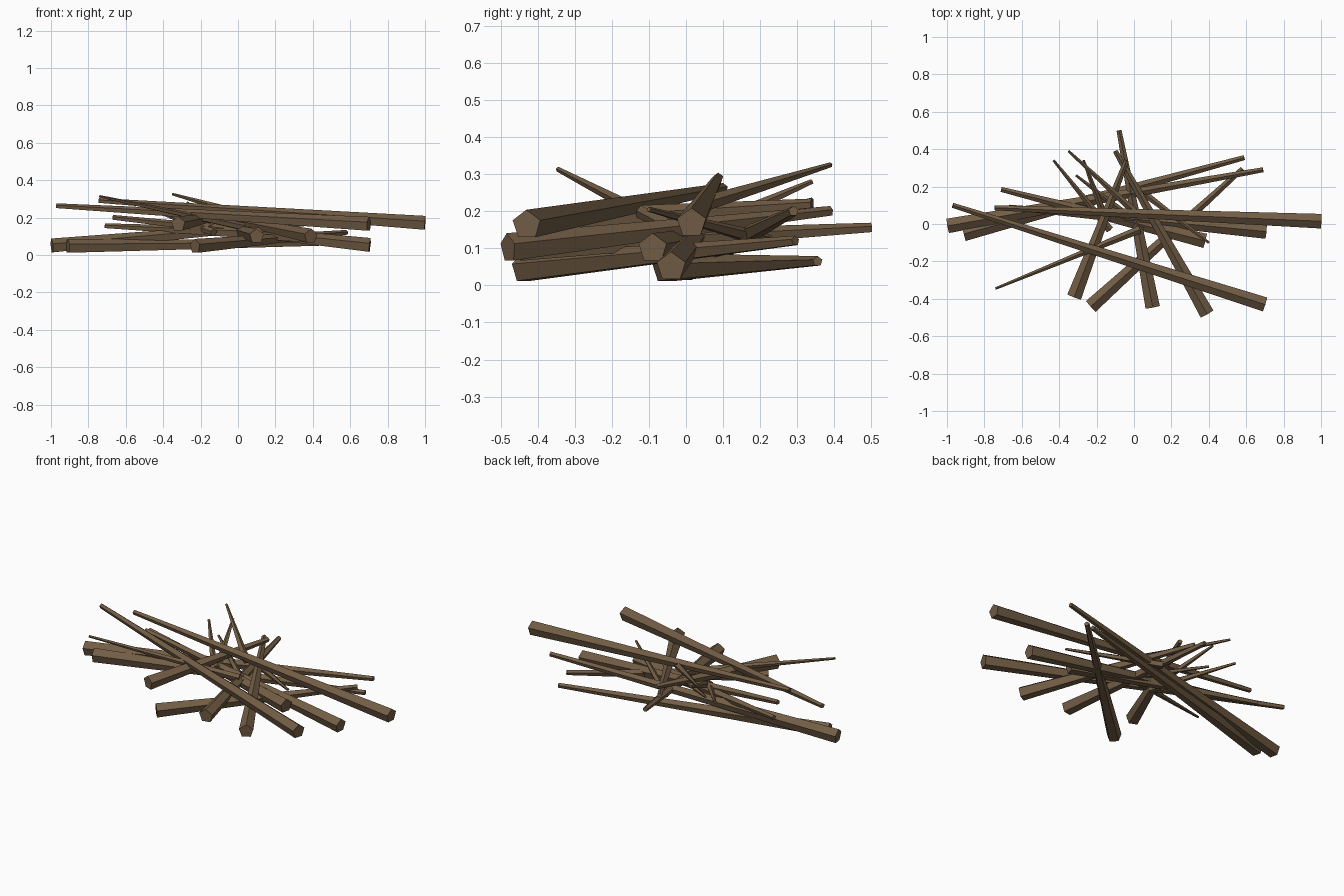
import bpy
from mathutils import Vector

bark = bpy.data.materials.new("bark")
bark.diffuse_color = (0.17, 0.11, 0.06, 1)


def stick(name, thick, thin, r1, r2):
    """Tapered five-sided stick from its thick end to its thin end."""
    a, b = Vector(thick), Vector(thin)
    d = b - a
    bpy.ops.mesh.primitive_cone_add(vertices=5, radius1=r1, radius2=r2,
                                    depth=d.length, location=(a + b) / 2)
    ob = bpy.context.object
    ob.name = name
    ob.rotation_euler = d.to_track_quat('Z', 'Y').to_euler()
    ob.data.materials.append(bark)


# Long branches: thick end, thin end
branches = [
    ((0.70, -0.43, 0.163), (-0.97, 0.10, 0.262)),
    ((1.00, 0.015, 0.168), (-0.745, 0.087, 0.29)),
    ((0.705, -0.04, 0.05), (-0.67, 0.09, 0.20)),
    ((0.38, -0.09, 0.10), (-0.71, 0.185, 0.155)),
    ((0.39, -0.48, 0.10), (-0.10, 0.39, 0.20)),
    ((0.10, -0.445, 0.10), (-0.08, 0.50, 0.155)),
    ((-0.23, -0.44, 0.045), (0.58, 0.295, 0.12)),
    ((-0.32, -0.39, 0.165), (-0.04, 0.34, 0.22)),
    ((-0.995, -0.01, 0.047), (0.69, 0.29, 0.20)),
    ((-0.91, -0.053, 0.045), (0.59, 0.355, 0.065)),
]
for i, (p, q) in enumerate(branches):
    stick(f"branch_{i + 1}", p, q, 0.041, 0.014)

# Thin twigs tangled in the middle
twigs = [
    ((0.03, -0.03, 0.15), (-0.74, -0.345, 0.313)),
    ((0.02, 0.05, 0.22), (-0.35, 0.39, 0.325)),
    ((-0.13, -0.03, 0.12), (-0.43, 0.34, 0.23)),
    ((-0.15, 0.02, 0.14), (-0.27, 0.34, 0.28)),
    ((0.05, -0.02, 0.12), (-0.31, 0.26, 0.20)),
    ((-0.02, 0.22, 0.12), (0.40, -0.10, 0.205)),
]
for i, (p, q) in enumerate(twigs):
    stick(f"twig_{i + 1}", p, q, 0.022, 0.007)
